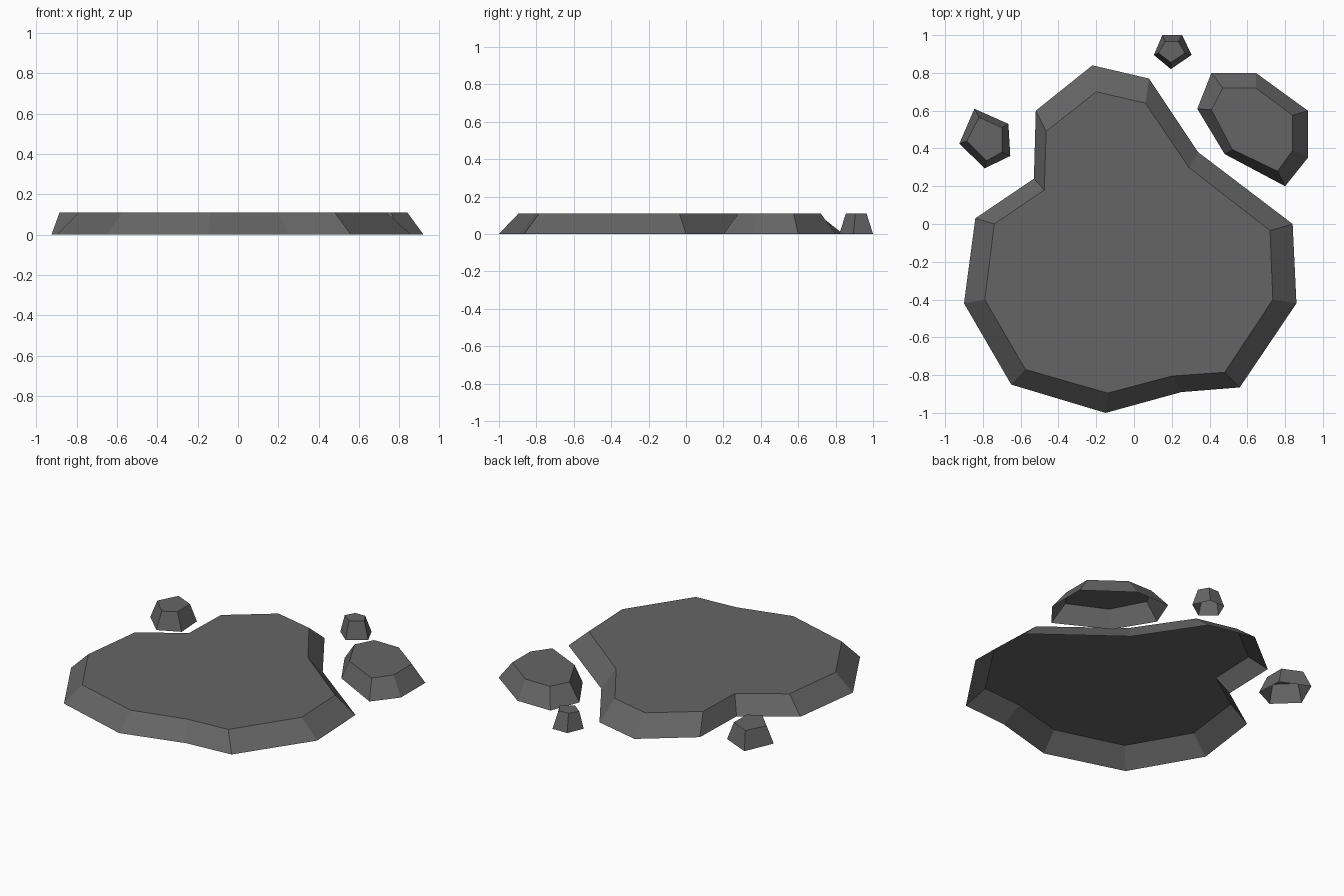
import bpy
import bmesh

HEIGHT = 0.11

stone = bpy.data.materials.new("dark grey stone")
stone.diffuse_color = (0.13, 0.13, 0.13, 1)


def slab(name, base, top):
    """Low stone with bevelled sides and an open underside."""
    bm = bmesh.new()
    low = [bm.verts.new((x, y, 0)) for x, y in base]
    high = [bm.verts.new((x, y, HEIGHT)) for x, y in top]
    n = len(base)
    for i in range(n):
        j = (i + 1) % n
        bm.faces.new((low[i], low[j], high[j], high[i]))
    bm.faces.new(high)
    mesh = bpy.data.meshes.new(name)
    bm.to_mesh(mesh)
    bm.free()
    mesh.materials.append(stone)
    obj = bpy.data.objects.new(name, mesh)
    bpy.context.collection.objects.link(obj)


# Main sole-shaped slab (outlines run counter-clockwise)
slab("main_slab",
     [(-.22, .84), (-.52, .60), (-.53, .24), (-.84, .03), (-.90, -.42),
      (-.65, -.85), (-.15, -1.0), (.25, -.89), (.56, -.865), (.86, -.42),
      (.84, 0), (.34, .38), (.08, .77)],
     [(-.20, .70), (-.465, .49), (-.475, .18), (-.74, 0), (-.79, -.40),
      (-.575, -.77), (-.14, -.895), (.20, -.805), (.48, -.785), (.735, -.40),
      (.72, -.035), (.29, .30), (.06, .64)])

# Larger separate stone
slab("large_stone",
     [(.41, .80), (.335, .61), (.48, .37), (.80, .20), (.92, .35),
      (.92, .60), (.645, .80)],
     [(.47, .72), (.41, .605), (.52, .395), (.76, .28), (.84, .39),
      (.84, .575), (.645, .72)])

# Small stones
slab("left_pebble",
     [(-.845, .61), (-.925, .425), (-.79, .295), (-.655, .36), (-.665, .53)],
     [(-.82, .565), (-.885, .44), (-.78, .335), (-.70, .38), (-.70, .51)])
slab("back_pebble",
     [(.15, 1.0), (.105, .895), (.195, .82), (.305, .895), (.255, 1.0)],
     [(.165, .965), (.13, .905), (.195, .855), (.27, .905), (.235, .965)])
